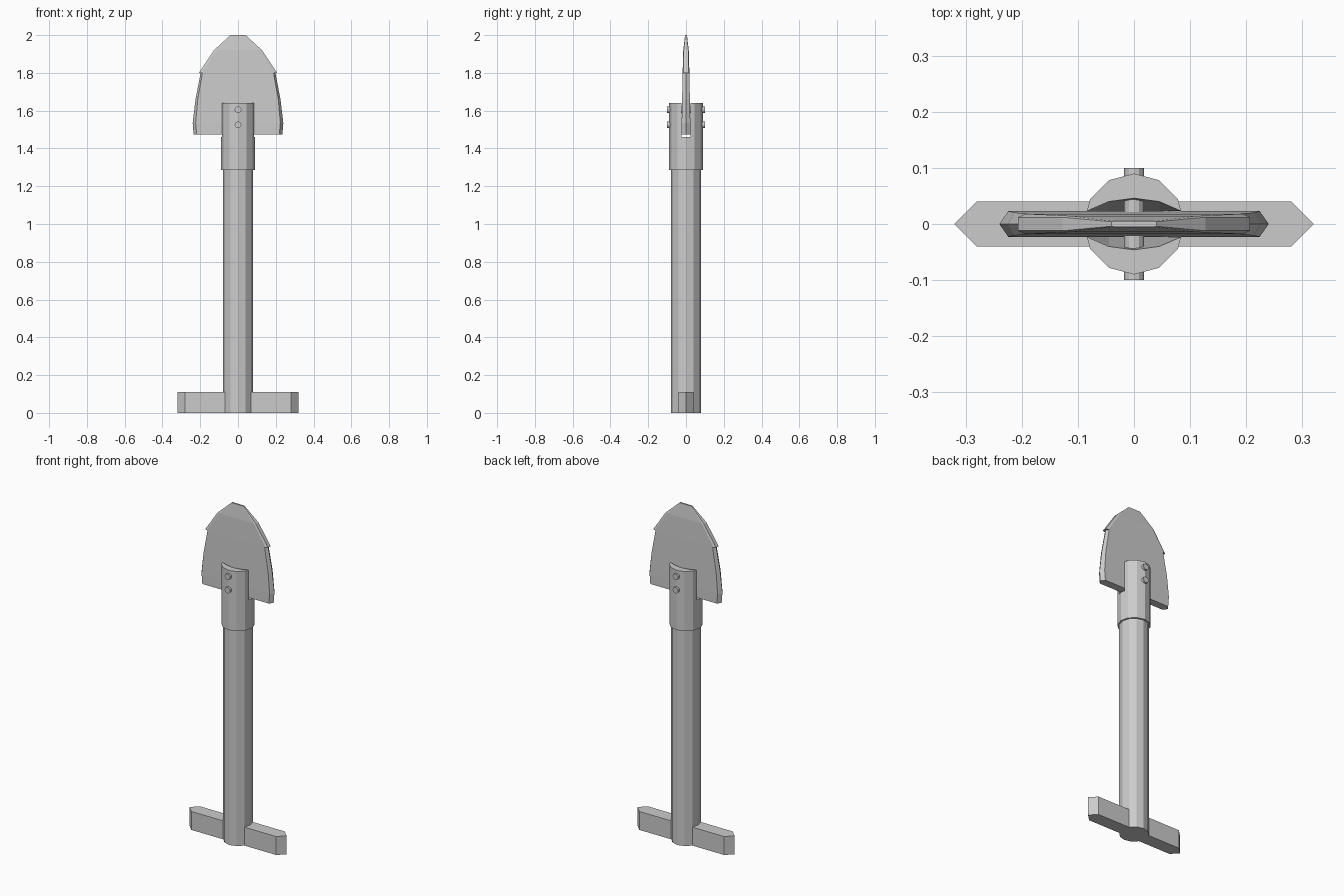
import bpy, bmesh, math

if "Cube" in bpy.data.objects:
    bpy.data.objects.remove(bpy.data.objects["Cube"])

mat = bpy.data.materials.new("light grey")
mat.diffuse_color = (0.6, 0.6, 0.6, 1)
mat.use_nodes = True
mat.node_tree.nodes["Principled BSDF"].inputs["Base Color"].default_value = mat.diffuse_color


def finish(name, bm):
    bmesh.ops.recalc_face_normals(bm, faces=bm.faces)
    me = bpy.data.meshes.new(name)
    bm.to_mesh(me)
    bm.free()
    me.materials.append(mat)
    ob = bpy.data.objects.new(name, me)
    bpy.context.collection.objects.link(ob)
    return ob


def loft(name, rings):
    """Closed solid through rings of equal point count."""
    bm = bmesh.new()
    vs = [[bm.verts.new(p) for p in r] for r in rings]
    n = len(vs[0])
    for a, b in zip(vs, vs[1:]):
        for i in range(n):
            j = (i + 1) % n
            bm.faces.new((a[i], a[j], b[j], b[i]))
    bm.faces.new(vs[0])
    bm.faces.new(vs[-1])
    return finish(name, bm)


def circle(r, z, n=12):
    return [(r * math.cos(2 * math.pi * i / n), r * math.sin(2 * math.pi * i / n), z)
            for i in range(n)]


# shaft and solid lower part of the collar
loft("shaft", [circle(0.08, 0), circle(0.08, 1.30)])
loft("collar", [circle(0.09, 1.285), circle(0.09, 1.46)])

# two collar jaws either side of the blade, flaring open at the top
for side, label in ((-1, "front"), (1, "back")):
    rings = []
    for z, mid, centre in ((1.46, 0.023, 0.023), (1.64, 0.040, 0.046)):
        outer = [(0.084, 0.023)] + [(x, y) for x, y, _ in circle(0.09, 0)[1:6]] + [(-0.084, 0.023)]
        inner = [(-0.045, mid), (0, centre), (0.045, mid)]
        rings.append([(x, side * y, z) for x, y in outer + inner])
    loft(label + "_collar_jaw", rings)

# through pins
for z, label in ((1.525, "lower"), (1.605, "upper")):
    loft(label + "_pin", [[(x, y, z + h) for x, h, _ in circle(0.018, 0)] for y in (-0.1, 0.1)])

# cross handle with pointed ends
hexagon = [(-0.32, 0), (-0.28, -0.04), (0.28, -0.04), (0.32, 0), (0.28, 0.04), (-0.28, 0.04)]
loft("cross_handle", [[(x, y, z) for x, y in hexagon] for z in (0, 0.11)])

# blade body: sharp side edges (z, edge x, flat x, half thickness)
body = [(1.475, 0.235, 0.219, 0.023), (1.535, 0.24, 0.224, 0.023),
        (1.66, 0.225, 0.213, 0.0205), (1.80, 0.198, 0.188, 0.018)]
loft("blade_body", [[(-e, 0, z), (-f, -t, z), (f, -t, z), (e, 0, z), (f, t, z), (-f, t, z)]
                    for z, e, f, t in body])

# blade tip: blunt rim (z, edge x, rim half thickness, flat x, half thickness)
tip = [(1.80, 0.207, 0.012, 0.193, 0.018), (1.92, 0.127, 0.012, 0.115, 0.0145),
       (2.0, 0.04, 0.004, 0.036, 0.005)]
loft("blade_tip", [[(-e, -r, z), (-f, -t, z), (f, -t, z), (e, -r, z),
                    (e, r, z), (f, t, z), (-f, t, z), (-e, r, z)]
                   for z, e, r, f, t in tip])
